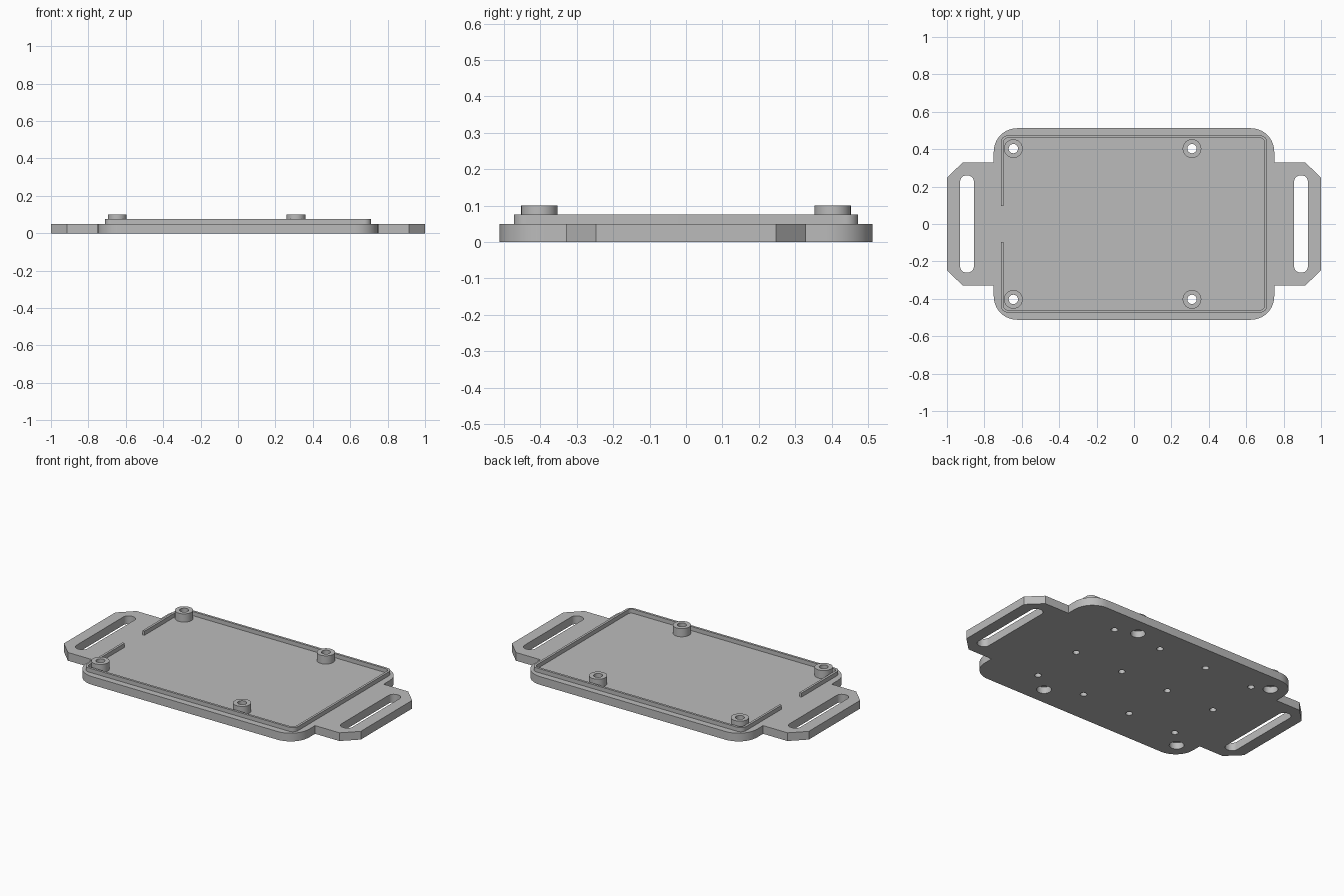
import bpy, bmesh, math

if "Cube" in bpy.data.objects:
    bpy.data.objects.remove(bpy.data.objects["Cube"])

grey = bpy.data.materials.new("plain grey")
grey.diffuse_color = (0.5, 0.5, 0.5, 1)
grey.use_nodes = True
grey.node_tree.nodes["Principled BSDF"].inputs["Base Color"].default_value = grey.diffuse_color


def prism(name, outline, z0, z1):
    """Extrude a counter-clockwise outline from z0 up to z1."""
    bm = bmesh.new()
    face = bm.faces.new([bm.verts.new((x, y, z0)) for x, y in outline])
    top = bmesh.ops.extrude_face_region(bm, geom=[face])["geom"]
    bmesh.ops.translate(bm, vec=(0, 0, z1 - z0),
                        verts=[v for v in top if isinstance(v, bmesh.types.BMVert)])
    bmesh.ops.recalc_face_normals(bm, faces=bm.faces)
    mesh = bpy.data.meshes.new(name)
    bm.to_mesh(mesh)
    bm.free()
    mesh.materials.append(grey)
    obj = bpy.data.objects.new(name, mesh)
    bpy.context.collection.objects.link(obj)
    return obj


def arc(cx, cy, r, start, sweep=90, n=10):
    return [(cx + r * math.cos(math.radians(start + sweep * i / n)),
             cy + r * math.sin(math.radians(start + sweep * i / n))) for i in range(n + 1)]


def rounded(hx, hy, r, cx=0):
    """Rounded rectangle, from the lower left corner, counter-clockwise."""
    return (arc(cx - hx + r, -hy + r, r, 180) + arc(cx + hx - r, -hy + r, r, 270)
            + arc(cx + hx - r, hy - r, r, 0) + arc(cx - hx + r, hy - r, r, 90))


def circle(cx, cy, r, n=32):
    return arc(cx, cy, r, 0, 360, n)[:-1]


def cut(obj, cutters):
    """Subtract the cutters one by one, then remove them."""
    bpy.context.view_layer.objects.active = obj
    for c in cutters:
        mod = obj.modifiers.new("cut", 'BOOLEAN')
        mod.operation, mod.solver, mod.object = 'DIFFERENCE', 'EXACT', c
        bpy.ops.object.modifier_apply(modifier=mod.name)
        bpy.data.objects.remove(c)


def finish(obj):
    bpy.ops.object.select_all(action='DESELECT')
    obj.select_set(True)
    bpy.context.view_layer.objects.active = obj
    bpy.ops.object.shade_smooth_by_angle(angle=math.radians(30))


T = 0.05                                   # plate thickness
posts = [(x, y) for x in (-0.645, 0.31) for y in (-0.403, 0.403)]

# Base plate with a chamfered strap tab at each end
tab = [(0.75, -0.33), (0.915, -0.33), (1, -0.247), (1, 0.247), (0.915, 0.33), (0.75, 0.33)]
body = rounded(0.75, 0.512, 0.125)
outline = body[:22] + tab + body[22:] + [(-x, -y) for x, y in tab]
plate = prism("base_plate", outline, 0, T)

# Strap slots
cutters = [prism("slot_cutter", rounded(0.037, 0.26, 0.034, s * 0.893), -0.1, 0.2) for s in (-1, 1)]
# Screw holes with counterbores underneath
for x, y in posts:
    cutters.append(prism("screw_cutter", circle(x, y, 0.025), -0.1, 0.2))
    cutters.append(prism("counterbore_cutter", circle(x, y, 0.041), -0.1, 0.04))
# Grid of blind holes in the underside
for i in range(4):
    for j in range(3):
        cutters.append(prism("blind_cutter", circle(-0.055 + (i - 1.5) * 0.328,
                             0.025 + (j - 1) * 0.328, 0.019, 24), -0.1, 0.03))
cut(plate, cutters)
finish(plate)

# Thin rim with an opening in its left side
outer = [(-0.711, -0.095)] + rounded(0.711, 0.473, 0.035) + [(-0.711, 0.095)]
inner = [(-0.697, -0.095)] + rounded(0.697, 0.459, 0.021) + [(-0.697, 0.095)]
finish(prism("rim", outer + inner[::-1], T, 0.075))

# Hollow mounting posts
for x, y in posts:
    post = prism("mounting_post", circle(x, y, 0.05), T, 0.1)
    cut(post, [prism("post_cutter", circle(x, y, 0.025), 0, 0.2)])
    finish(post)
